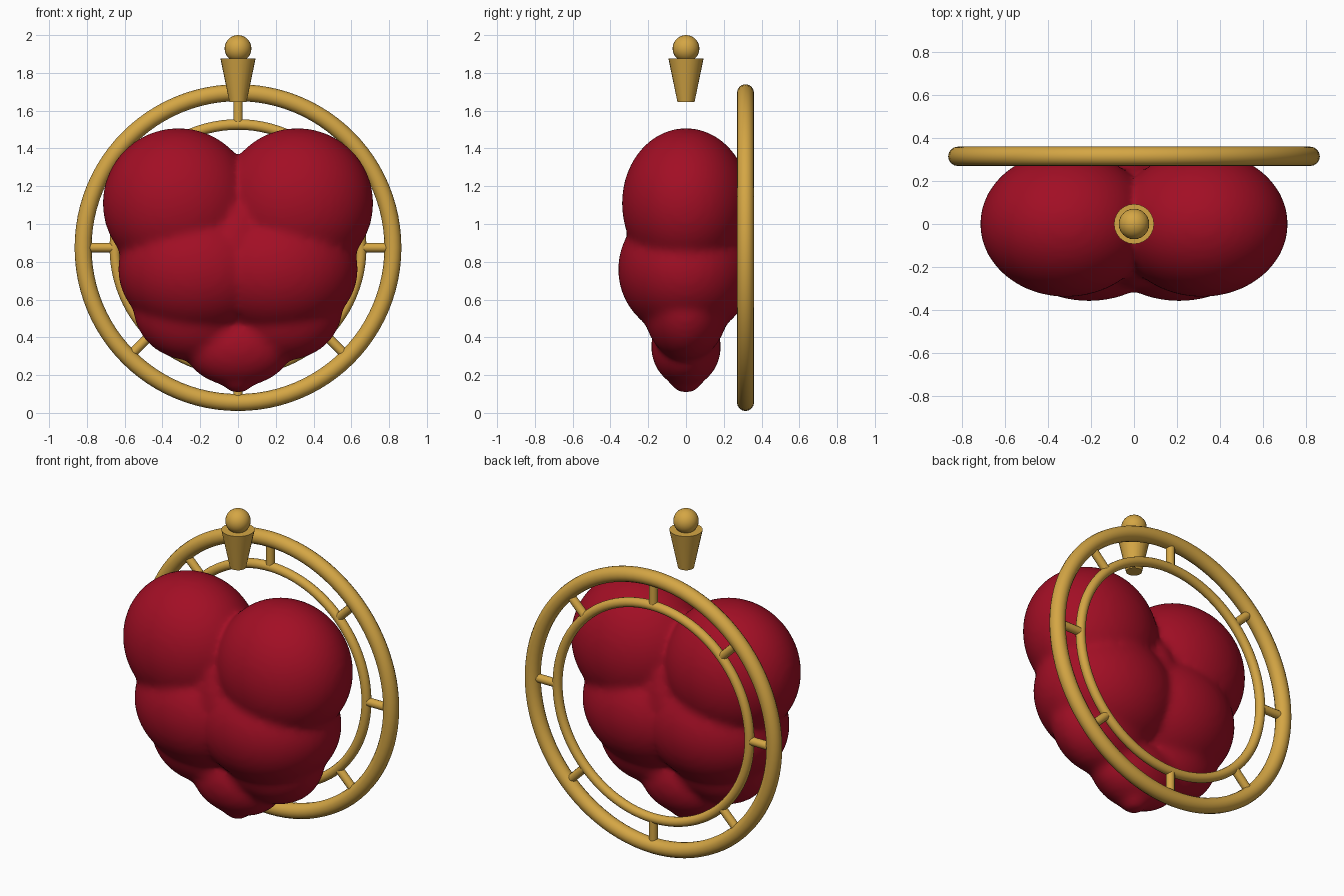
import bpy, math
from mathutils import Matrix, Vector

if "Cube" in bpy.data.objects:
    bpy.data.objects.remove(bpy.data.objects["Cube"])


def material(name, rgb):
    m = bpy.data.materials.new(name)
    m.diffuse_color = (*rgb, 1)
    m.use_nodes = True
    m.node_tree.nodes["Principled BSDF"].inputs["Base Color"].default_value = m.diffuse_color
    return m


red = material("deep red", (0.36, 0.0045, 0.018))
gold = material("gold", (0.66, 0.38, 0.058))


def finish(name, mat, smooth=True):
    ob = bpy.context.object
    ob.name = name
    ob.data.materials.append(mat)
    if smooth:
        bpy.ops.object.shade_smooth_by_angle(angle=math.radians(40))
    return ob


# Heart: overlapping ellipsoids (centre, radii), fused by remeshing and softened
lobes = [
    ((0.315, 0, 1.11), (0.402, 0.34, 0.398)),   # upper lobe
    ((0.21, 0, 0.76), (0.425, 0.36, 0.36)),     # belly
    ((0.24, 0, 0.56), (0.315, 0.225, 0.285)),   # lower flank
]
middle = [
    ((0, 0, 0.87), (0.2, 0.30, 0.36)),          # core
    ((0, 0, 0.35), (0.285, 0.185, 0.21)),       # lower point
    ((0, 0, 0.198), (0.095, 0.095, 0.095)),     # tip
]
parts = middle + [((s * c[0], c[1], c[2]), r) for c, r in lobes for s in (-1, 1)]
blobs = []
for centre, radii in parts:
    bpy.ops.mesh.primitive_uv_sphere_add(segments=48, ring_count=32, radius=1)
    ob = bpy.context.object
    ob.data.transform(Matrix.Translation(centre) @ Matrix.Diagonal((*radii, 1)))
    blobs.append(ob)
for ob in blobs:
    ob.select_set(True)
bpy.context.view_layer.objects.active = blobs[0]
bpy.ops.object.join()
heart = finish("heart", red, smooth=False)
remesh = heart.modifiers.new("fuse", 'REMESH')
remesh.mode = 'VOXEL'
remesh.voxel_size = 0.02
remesh.use_smooth_shade = True
soften = heart.modifiers.new("soften", 'SMOOTH')
soften.factor = 0.5
soften.iterations = 12

# Backing frame: two upright rings joined by eight spokes
hub = Vector((0, 0.315, 0.875))
for name, major, minor in (("outer_ring", 0.82, 0.045), ("inner_ring", 0.652, 0.028)):
    bpy.ops.mesh.primitive_torus_add(location=hub, rotation=(math.pi / 2, 0, 0),
                                     major_radius=major, minor_radius=minor,
                                     major_segments=96, minor_segments=16)
    finish(name, gold)

for i in range(8):
    a = i * math.pi / 4
    out = Vector((math.sin(a), 0, math.cos(a)))
    bpy.ops.mesh.primitive_cylinder_add(vertices=12, radius=0.025, depth=0.15,
                                        location=hub + out * 0.735, rotation=(0, a, 0))
    finish(f"spoke_{i + 1}", gold)

# Hanging finial: flared cone with a ball on top
bpy.ops.mesh.primitive_cone_add(vertices=24, radius1=0.045, radius2=0.093, depth=0.23,
                                location=(0, 0, 1.76))
finish("finial_cone", gold)
bpy.ops.mesh.primitive_uv_sphere_add(segments=24, ring_count=16, radius=0.071,
                                     location=(0, 0, 1.929))
finish("finial_ball", gold)
